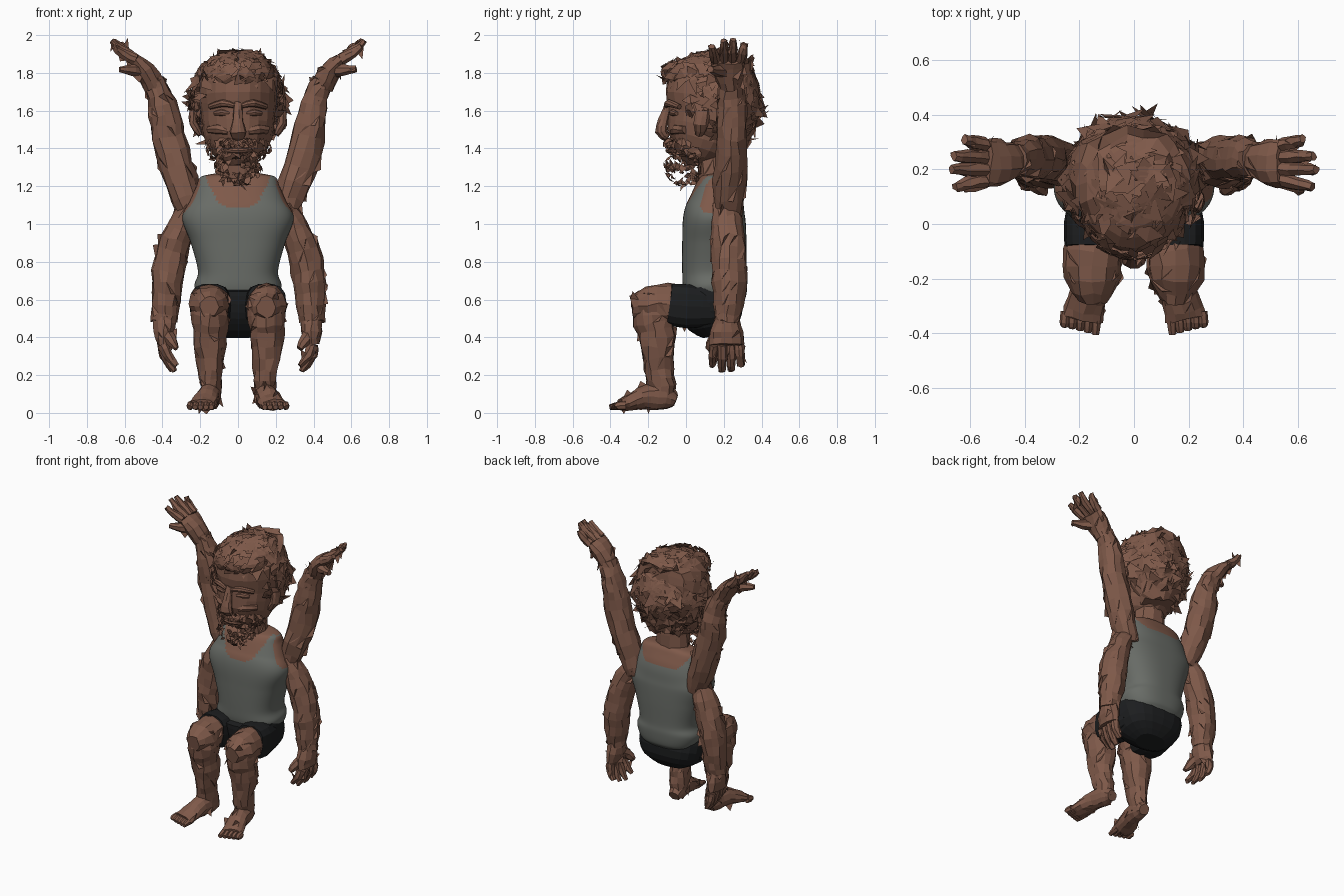
import bpy, bmesh, math, random
from mathutils import Vector

random.seed(7)
if "Cube" in bpy.data.objects:
    bpy.data.objects.remove(bpy.data.objects["Cube"], do_unlink=True)


def material(name, colour):
    mat = bpy.data.materials.new(name)
    mat.use_nodes = True
    mat.diffuse_color = (*colour, 1)
    mat.node_tree.nodes["Principled BSDF"].inputs["Base Color"].default_value = (*colour, 1)
    return mat


SKIN = material("brown skin", (0.21, 0.1, 0.067))
GREY = material("grey vest cloth", (0.14, 0.15, 0.135))
BLACK = material("black shorts cloth", (0.012, 0.013, 0.014))
X, Y = Vector((1, 0, 0)), Vector((0, 1, 0))


def finish(name, bm, *mats):
    mesh = bpy.data.meshes.new(name)
    bm.to_mesh(mesh)
    bm.free()
    for mat in mats:
        mesh.materials.append(mat)
    obj = bpy.data.objects.new(name, mesh)
    bpy.context.collection.objects.link(obj)
    return obj


def spline(stations, steps):
    """Catmull-Rom curve through stations of (x, y, z, radius, radius)."""
    pts = [stations[0], *stations, stations[-1]]
    out = []
    for a, b, c, d in zip(pts, pts[1:], pts[2:], pts[3:]):
        for k in range(steps):
            t = k / steps
            out.append([q + t * (r - p) / 2 + t * t * (p - 2.5 * q + 2 * r - s / 2)
                        + t ** 3 * (1.5 * (q - r) + (s - p) / 2)
                        for p, q, r, s in zip(a, b, c, d)])
    return out + [list(stations[-1])]


def loft(name, stations, mats=(SKIN,), ref=X, side=1, sides=10, steps=2,
         power=2, jitter=0.0, flakes=0, rule=None):
    """Closed skin over rings; the first radius lies along ref."""
    rows = spline(stations, steps)
    centres = [Vector(r[:3]) for r in rows]
    bm = bmesh.new()
    rings = []
    for i, row in enumerate(rows):
        tangent = (centres[min(i + 1, len(rows) - 1)] - centres[max(i - 1, 0)]).normalized()
        u = (ref - tangent * ref.dot(tangent)).normalized()
        v = tangent.cross(u)
        ring = []
        for k in range(sides):
            a = math.tau * k / sides
            ca, sa = math.cos(a), math.sin(a)
            p = centres[i] + u * row[3] * math.copysign(abs(ca) ** (2 / power), ca) \
                + v * row[4] * math.copysign(abs(sa) ** (2 / power), sa)
            p += Vector([random.uniform(-jitter, jitter) for _ in range(3)])
            ring.append(bm.verts.new((p.x * side, p.y, p.z)))
        rings.append(ring)
    for low, high in zip(rings, rings[1:]):
        for k in range(sides):
            n = (k + 1) % sides
            bm.faces.new((low[k], low[n], high[n], high[k]))
    walls = list(bm.faces)
    bm.faces.new(rings[0])
    bm.faces.new(rings[-1])
    bmesh.ops.recalc_face_normals(bm, faces=bm.faces)
    if rule:
        for f in bm.faces:
            f.material_index = rule(f.calc_center_median())
    # loose ragged flakes lifting off the surface
    for f in random.sample(walls, min(flakes, len(walls))):
        a, b = f.verts[0].co, f.verts[2].co
        tip = f.calc_center_median() + f.normal * random.uniform(0.006, 0.022)
        tip.z += random.uniform(-0.04, 0.04)
        bm.faces.new([bm.verts.new(p) for p in (a, b, tip)])
    return finish(name, bm, *mats)


def shards(name, centre, radii, count, length, width, keep, droop=0.0, lift=0.03):
    """Leaf-like locks scattered over an ellipsoid."""
    bm = bmesh.new()
    while len(bm.faces) < count * 2:
        d = Vector([random.gauss(0, 1) for _ in range(3)]).normalized()
        p = Vector([c + r * e for c, r, e in zip(centre, radii, d)])
        if not keep(p):
            continue
        t = d.cross(Vector([random.gauss(0, 1) for _ in range(3)])).normalized()
        t = (t - Vector((0, 0, droop))).normalized()
        s = d.cross(t).normalized() * width * random.uniform(0.6, 1.2)
        reach = length * random.uniform(0.6, 1.2)
        root, tip = p - t * reach / 2, p + t * reach / 2 + d * random.uniform(-0.02, lift)
        mid = p + d * 0.012
        r, q, l, e = [bm.verts.new(v) for v in (root, mid + s, mid - s, tip)]
        bm.faces.new((r, q, l))
        bm.faces.new((q, e, l))
    return finish(name, bm, SKIN)


# torso: vest with scooped neck and cut-in armholes, skin elsewhere
def vest_rule(c):
    ax = abs(c.x)
    neck = 1.08 + 35 * ax ** 3 if c.y < 0.15 else 1.15 + 400 * ax ** 5
    return int(c.z > neck or ax > 0.2 + 3 * max(0, 1.23 - c.z) ** 2)


torso = loft("torso_with_vest", [
    (0, .18, .52, .12, .1), (0, .165, .58, .19, .15), (0, .155, .67, .23, .17),
    (0, .15, .75, .212, .17), (0, .15, .9, .25, .17), (0, .15, 1.03, .295, .165),
    (0, .16, 1.12, .255, .145), (0, .165, 1.2, .22, .115), (0, .17, 1.25, .195, .085),
    (0, .17, 1.27, .1, .06)], (GREY, SKIN), sides=80, steps=8, power=2.5, rule=vest_rule)

# neck
loft("neck", [(0, .17, 1.15, .14, .09), (0, .15, 1.26, .115, .09), (0, .14, 1.42, .11, .1)],
     jitter=.005, flakes=6)

# shorts: seat with the vest hanging over it behind
loft("shorts_seat", [
    (0, .16, .41, .1, .07), (0, .15, .46, .19, .135), (0, .135, .54, .23, .17),
    (0, .11, .62, .23, .17), (0, .1, .67, .22, .16)], (BLACK,), sides=20, power=2.6)

# head
loft("head", [
    (0, .06, 1.31, .06, .06), (0, .065, 1.36, .125, .12), (0, .09, 1.45, .18, .19),
    (0, .12, 1.58, .195, .215), (0, .13, 1.68, .205, .24), (0, .14, 1.8, .2, .23),
    (0, .14, 1.88, .13, .15), (0, .14, 1.9, .05, .06)], sides=20, jitter=.004)
loft("nose", [(0, -.09, 1.64, .022, .02), (0, -.12, 1.55, .028, .026),
              (0, -.13, 1.49, .045, .035), (0, -.1, 1.455, .03, .02)], jitter=.003)
loft("lower_lip", [(-.07, -.065, 1.385, .01, .008), (0, -.09, 1.39, .02, .016),
                   (.07, -.065, 1.385, .01, .008)], ref=Y, sides=8)

# hair, moustache and beard made of loose locks
loft("hair_base", [
    (0, .24, 1.38, .1, .08), (0, .22, 1.48, .19, .13), (0, .21, 1.6, .22, .155),
    (0, .19, 1.72, .23, .185), (0, .15, 1.81, .215, .215), (0, .14, 1.875, .14, .16),
    (0, .14, 1.9, .06, .07)], sides=18, jitter=.018, flakes=40)
shards("hair_locks", (0, .15, 1.65), (.24, .235, .26), 280, .15, .04,
       lambda p: p.z > 1.74 or (p.y > .1 and p.z > 1.42), droop=.3, lift=.05)
shards("side_hair", (0, .12, 1.62), (.235, .22, .2), 50, .09, .025,
       lambda p: abs(p.x) > .19 and p.y > -.02, droop=.8)
shards("fringe", (0, .05, 1.8), (.18, .17, .07), 60, .11, .03,
       lambda p: p.y < .05, droop=.4)
shards("beard", (0, -.01, 1.31), (.115, .095, .1), 110, .065, .017,
       lambda p: p.z < 1.39, droop=.8)
shards("jaw_beard", (0, .07, 1.41), (.165, .15, .09), 60, .08, .02,
       lambda p: p.z < 1.46 and p.y < .1, droop=.6)
shards("moustache", (0, -.075, 1.425), (.085, .035, .02), 40, .05, .014,
       lambda p: p.y < -.065, droop=.6)


def hand(label, side, wrist, palm, knuckle, tips, thumb, ref):
    """Flat palm, four fingers spread along y and a thumb."""
    (wx, wy, wz), (px, py, pz), (kx, ky, kz) = wrist, palm, knuckle
    loft(label + "_palm", [(wx, wy, wz, .06, .06), (px, py, pz, .085, .056),
                           (kx, ky, kz, .09, .034)], ref=ref, side=side,
         jitter=.005, flakes=5)
    for i, (x, y, z) in enumerate(tips):
        start = (kx, ky + (i - 1.5) * .044, kz)
        bend = [(a + b) / 2 for a, b in zip(start, (x, y, z))]
        bend[0] += .012
        loft(f"{label}_finger_{i + 1}", [(*start, .026, .03), (*bend, .025, .027),
                                         (x, y, z, .017, .014)],
             ref=ref, side=side, sides=7, jitter=.004, flakes=2)
    mid = [(a + b) / 2 for a, b in zip(palm, thumb)]
    mid[1] -= .02
    loft(label + "_thumb", [(*palm, .042, .04), (*mid, .035, .034), (*thumb, .018, .016)],
         ref=ref, side=side, sides=7, jitter=.003, flakes=2)


for side, tag in ((1, "left"), (-1, "right")):
    # raised arm
    loft(tag + "_raised_arm", [
        (.23, .22, 1.02, .07, .06), (.27, .225, 1.14, .085, .08),
        (.325, .235, 1.3, .085, .09), (.37, .24, 1.46, .08, .09),
        (.39, .24, 1.58, .085, .08), (.415, .24, 1.68, .07, .065),
        (.45, .235, 1.76, .06, .06)], ref=Y, side=side, sides=12, jitter=.008, flakes=18)
    hand(tag + "_raised_hand", side, (.445, .235, 1.73), (.49, .225, 1.81),
         (.545, .225, 1.87),
         [(.655, .135, 1.94), (.67, .2, 1.97), (.66, .25, 1.975), (.62, .31, 1.955)],
         (.625, .13, 1.82), Y)

    # lowered arm
    loft(tag + "_lowered_arm", [
        (.24, .2, 1.1, .06, .05), (.285, .215, 1.02, .08, .065),
        (.325, .225, .92, .09, .08), (.36, .23, .8, .09, .088),
        (.375, .23, .69, .09, .085), (.385, .225, .57, .075, .075),
        (.39, .22, .48, .062, .068)], ref=Y, side=side, sides=12, jitter=.008, flakes=18)
    hand(tag + "_lowered_hand", side, (.39, .22, .5), (.39, .215, .43), (.395, .215, .36),
         [(.325, .14, .25), (.335, .19, .22), (.35, .24, .225), (.365, .29, .25)],
         (.325, .12, .34), Y)

    # leg: shorts leg, thigh, shin and foot
    loft(tag + "_shorts_leg", [
        (.13, .15, .56, .095, .1), (.145, 0, .565, .112, .118), (.15, -.09, .575, .104, .11)],
        (BLACK,), side=side, sides=14, power=2.8)
    loft(tag + "_thigh", [
        (.14, .02, .57, .09, .1), (.15, -.1, .575, .104, .108), (.152, -.2, .57, .1, .1),
        (.152, -.285, .56, .05, .055)], side=side, sides=12, jitter=.007, flakes=9)
    loft(tag + "_shin", [
        (.15, -.16, .62, .09, .09), (.15, -.175, .52, .098, .11), (.15, -.16, .44, .092, .1),
        (.15, -.15, .35, .086, .093), (.145, -.145, .23, .063, .075),
        (.14, -.13, .14, .058, .074), (.14, -.125, .06, .05, .06)],
        side=side, sides=12, jitter=.009, flakes=15)
    loft(tag + "_foot", [
        (.135, -.06, .06, .035, .035), (.14, -.11, .08, .055, .065),
        (.155, -.2, .085, .06, .066), (.175, -.28, .06, .07, .046),
        (.19, -.345, .042, .075, .03)], side=side, sides=12, jitter=.004, flakes=6)
    for i in range(5):
        x = .135 + i * .029
        loft(f"{tag}_toe_{i + 1}", [
            (x, -.32, .04, .018, .024), (x + .003, -.36, .037, .019, .023),
            (x + .006, -.405 + i * .008, .03, .014, .014)], side=side, sides=7)

    # ear, brow, eye and cheek
    loft(tag + "_ear", [(.2, .07, 1.47, .012, .022), (.235, .08, 1.53, .025, .04),
                        (.235, .09, 1.6, .02, .035)], side=side, sides=8, jitter=.004)
    loft(tag + "_brow", [(.02, -.105, 1.625, .012, .012), (.08, -.09, 1.64, .02, .02),
                         (.15, -.035, 1.62, .014, .014)], ref=Y, side=side, sides=8)
    loft(tag + "_eyelid", [(.045, -.08, 1.585, .012, .01), (.085, -.07, 1.59, .018, .018),
                           (.125, -.05, 1.585, .012, .01)], ref=Y, side=side, sides=8)
    loft(tag + "_cheek", [(.05, -.07, 1.49, .02, .02), (.1, -.045, 1.5, .03, .03),
                          (.155, -.005, 1.5, .02, .02)], ref=Y, side=side, sides=8, jitter=.003)

# smooth cloth, faceted skin
bpy.ops.object.select_all(action="DESELECT")
torso.select_set(True)
bpy.context.view_layer.objects.active = torso
bpy.ops.object.shade_smooth_by_angle()
